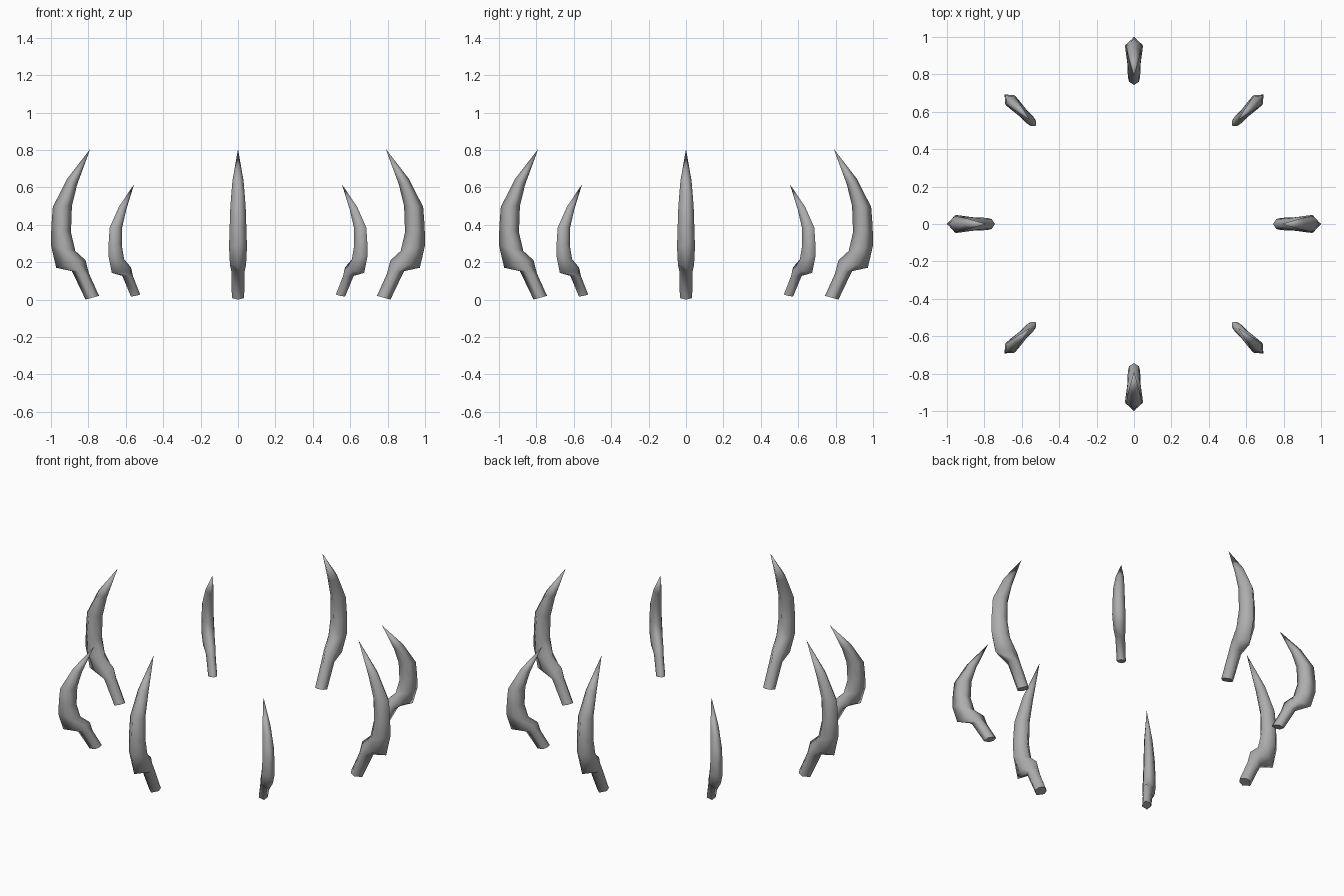
import bpy
import bmesh
from math import cos, sin, pi
from mathutils import Vector, Matrix

cube = bpy.data.objects.get("Cube")
if cube:
    bpy.data.objects.remove(cube, do_unlink=True)

horn_grey = bpy.data.materials.new("horn_grey")
horn_grey.use_nodes = True
colour = (0.42, 0.42, 0.42, 1)
horn_grey.diffuse_color = colour
horn_grey.node_tree.nodes["Principled BSDF"].inputs["Base Color"].default_value = colour

# Claw stations from root to point: inner (r, z), outer (r, z), half width
STATIONS = [
    ((.743, .020), (.815, .000), .033),
    ((.797, .140), (.888, .152), .035),
    ((.815, .210), (.972, .170), .043),
    ((.870, .260), (1.00, .290), .048),
    ((.893, .360), (.998, .390), .045),
    ((.888, .500), (.990, .495), .041),
    ((.860, .615), (.914, .645), .030),
]
TIP = (.790, .805)
# Six-sided section: position from inner to outer edge, share of half width
SECTION = [(0, 0), (.25, .8), (.62, 1), (1, 0), (.62, -1), (.25, -.8)]
ROOT = STATIONS[0][0][0]


def make_claw(name, angle, radial, height, lift):
    bm = bmesh.new()

    def vert(r, y, z):
        return bm.verts.new((ROOT + (r - ROOT) * radial, y * height, lift + z * height))

    rings = []
    for i, (inner, outer, width) in enumerate(STATIONS):
        a, b = Vector(inner), Vector(outer)
        ring = []
        for t, side in SECTION:
            p = a.lerp(b, t)
            ring.append(vert(p.x, side * width, p.y))
        rings.append(ring)
    tip = vert(TIP[0], 0, TIP[1])

    # Skin between rings, then close the point and the root
    n = len(SECTION)
    for low, high in zip(rings, rings[1:]):
        for j in range(n):
            k = (j + 1) % n
            bm.faces.new((low[j], low[k], high[k], high[j]))
    for j in range(n):
        bm.faces.new((rings[-1][j], rings[-1][(j + 1) % n], tip))
    for face in bm.faces:
        face.smooth = True
    bm.faces.new(rings[0][::-1])

    bmesh.ops.recalc_face_normals(bm, faces=bm.faces)
    bm.transform(Matrix.Rotation(angle, 4, "Z"))
    mesh = bpy.data.meshes.new(name)
    bm.to_mesh(mesh)
    bm.free()
    mesh.materials.append(horn_grey)
    obj = bpy.data.objects.new(name, mesh)
    bpy.context.collection.objects.link(obj)


# Ring of claws: large on the axes, small on the diagonals
NAMES = ["left", "back_left", "back", "back_right",
         "right", "front_right", "front", "front_left"]
for i, place in enumerate(NAMES):
    angle = i * pi / 4
    if i % 2 == 0:
        make_claw("large_claw_" + place, angle, 1, 1, 0)
    else:
        make_claw("small_claw_" + place, angle, .92, .745, .016)
